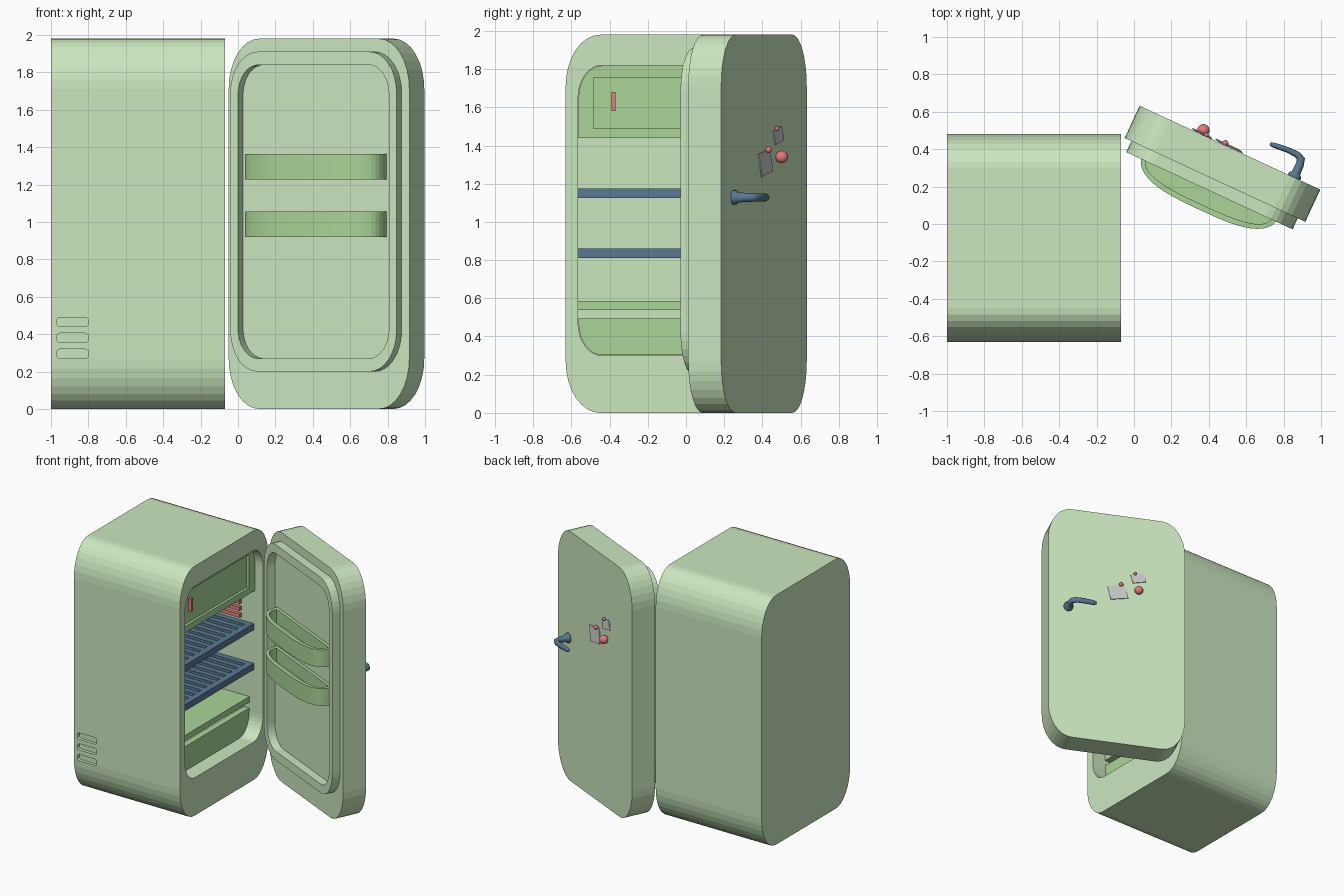
import bpy, bmesh, math
from mathutils import Matrix, Vector

if "Cube" in bpy.data.objects:
    bpy.data.objects.remove(bpy.data.objects["Cube"])

def material(name, rgb):
    m = bpy.data.materials.new(name)
    m.diffuse_color = (*rgb, 1)
    m.use_nodes = True
    m.node_tree.nodes["Principled BSDF"].inputs["Base Color"].default_value = m.diffuse_color
    return m

GREEN = material("pale_green", (0.60, 0.80, 0.52))
DEEP = material("deep_green", (0.40, 0.66, 0.31))
NAVY = material("navy", (0.10, 0.19, 0.29))
RED = material("red", (0.80, 0.20, 0.20))

# The door is modelled flat (u along, w outward, z up) then swung open
DOOR = Matrix.Translation((-0.05, 0.46, 0)) @ Matrix.Rotation(math.radians(-24.9), 4, 'Z')

def finish(name, bm, mat, matrix=None, smooth=False):
    bmesh.ops.recalc_face_normals(bm, faces=bm.faces)
    me = bpy.data.meshes.new(name)
    bm.to_mesh(me)
    bm.free()
    if smooth:
        me.shade_smooth()
    if mat:
        me.materials.append(mat)
    ob = bpy.data.objects.new(name, me)
    bpy.context.collection.objects.link(ob)
    if matrix:
        ob.matrix_world = matrix
    return ob

def loft(name, loops, mat, matrix=None, smooth=False):
    """Bridge equal-sized loops in order and cap both ends."""
    bm = bmesh.new()
    rings = [[bm.verts.new(p) for p in loop] for loop in loops]
    n = len(rings[0])
    for a, b in zip(rings, rings[1:]):
        for i in range(n):
            j = (i + 1) % n
            bm.faces.new((a[i], a[j], b[j], b[i]))
    bm.faces.new(rings[0])
    bm.faces.new(rings[-1])
    return finish(name, bm, mat, matrix, smooth)

def boxes(name, spans, mat, matrix=None):
    """One mesh from boxes given as (x0, x1, y0, y1, z0, z1)."""
    bm = bmesh.new()
    for x0, x1, y0, y1, z0, z1 in spans:
        m = (Matrix.Translation(((x0+x1)/2, (y0+y1)/2, (z0+z1)/2))
             @ Matrix.Diagonal((x1-x0, y1-y0, z1-z0, 1)))
        bmesh.ops.create_cube(bm, size=1, matrix=m)
    return finish(name, bm, mat, matrix)

def rounded(a0, a1, b0, b1, low, high, n=9):
    """Rectangle with elliptical corners; low/high are radii or None for square."""
    pts = []
    for k, (a, b, sa, sb, r) in enumerate(((a1, b1, 1, 1, high), (a0, b1, -1, 1, high),
                                           (a0, b0, -1, -1, low), (a1, b0, 1, -1, low))):
        if r is None:
            pts.append((a, b))
            continue
        for i in range(n):
            t = math.pi/2 * (k + i/(n-1))
            pts.append((a - sa*r[0] + r[0]*math.cos(t), b - sb*r[1] + r[1]*math.sin(t)))
    return pts

def at_x(loop, x):
    return [(x, a, b) for a, b in loop]

def at_y(loop, y):
    return [(a, y, b) for a, b in loop]

def at_z(loop, z):
    return [(a, b, z) for a, b in loop]

# Cabinet shell, open towards +x
R, RI = (0.18, 0.27), (0.125, 0.17)
Y0, Y1 = -0.565, 0.415
outer = rounded(-0.63, 0.48, 0, 1.98, R, R)
cavity = rounded(Y0, Y1, 0.30, 1.82, RI, RI)
cabinet = loft("cabinet", [at_x(outer, -1), at_x(outer, -0.07),
                           at_x(cavity, -0.07), at_x(cavity, -0.93)], GREEN)

# Vent slots cut into the front side
for i in range(3):
    z = 0.27 + 0.085*i
    slot = rounded(-0.97, -0.80, z, z + 0.05, (0.018, 0.018), (0.018, 0.018), 4)
    cutter = loft(f"vent_cutter_{i+1}", [at_y(slot, -0.70), at_y(slot, -0.605)], GREEN)
    cutter.hide_render = True
    cutter.hide_set(True)
    mod = cabinet.modifiers.new("vent", 'BOOLEAN')
    mod.operation, mod.solver, mod.object = 'DIFFERENCE', 'EXACT', cutter

# Freezer compartment with recessed flap and pull
freezer = rounded(Y0 + 0.002, Y1 - 0.002, 1.44, 1.818, None, RI)
loft("freezer_box", [at_x(freezer, -0.928), at_x(freezer, -0.165)], DEEP)
frame = [(Y0, -0.485, 1.44, 1.66), (0.335, Y1, 1.44, 1.66), (-0.485, 0.335, 1.44, 1.49)]
top_in = rounded(Y0 + 0.002, Y1 - 0.002, 1.44, 1.818, RI, RI)
rim_o = rounded(Y0 + 0.002, Y1 - 0.002, 1.44, 1.818, (0.001, 0.001), RI)
rim_i = rounded(-0.485, 0.335, 1.49, 1.755, (0.001, 0.001), (0.001, 0.001))
loft("freezer_flap", [at_x(rim_o, -0.17), at_x(rim_o, -0.14),
                      at_x(rim_i, -0.14), at_x(rim_i, -0.16)], DEEP)
boxes("freezer_pull", [(-0.165, -0.135, -0.39, -0.37, 1.58, 1.68)], RED)

# Slatted wire shelves
for i, z in enumerate((0.81, 1.125)):
    h = z + 0.05
    spans = [(-0.93, -0.88, Y0, Y1, z, h), (-0.20, -0.15, Y0, Y1, z, h),
             (-0.56, -0.52, Y0 + 0.03, Y1 - 0.03, z + 0.005, h - 0.002)]
    count = 13
    for k in range(count):
        y = Y0 + (Y1 - Y0 - 0.045)*k/(count - 1)
        spans.append((-0.89, -0.19, y, y + 0.045, z + 0.001, h - 0.001))
    boxes(f"shelf_{i+1}", spans, NAVY)

# Crisper drawer and its cover plate
drawer = rounded(Y0 + 0.002, Y1 - 0.002, 0.302, 0.495, RI, None)
loft("drawer_front", [at_x(drawer, -0.24), at_x(drawer, -0.19)], DEEP)
boxes("drawer_cover", [(-0.93, -0.19, Y0, Y1, 0.54, 0.585)], DEEP)

# Red cooling bars on the inner side wall
boxes("cooling_bars", [(-0.50, -0.26, 0.39, 0.42, 1.20 + 0.055*i, 1.23 + 0.055*i)
                       for i in range(3)], RED)

# Door slab with raised seal and recessed liner
slab = rounded(0, 1.065, 0, 1.98, R, R)
seal = rounded(0.04, 1.02, 0.20, 1.91, (0.16, 0.22), (0.16, 0.22))
liner = rounded(0.085, 0.975, 0.27, 1.84, (0.12, 0.16), (0.12, 0.16))
loft("door", [at_y(slab, 0.19), at_y(slab, 0), at_y(seal, 0),
              at_y(seal, -0.065), at_y(liner, -0.065), at_y(liner, 0)], GREEN, DOOR)

# Curved door bins
def bin_outline(half, depth, back, n=24):
    pts = []
    for i in range(n + 1):
        t = math.pi*i/n
        c, s = math.cos(t), max(math.sin(t), 0)
        pts.append((0.525 + half*math.copysign(abs(c)**(2/3), c),
                    back - (depth + back)*s**(2/3)))
    return pts

bin_out, bin_in = bin_outline(0.405, 0.18, 0.0), bin_outline(0.375, 0.15, -0.025)
for i, z in enumerate((0.92, 1.228)):
    loft(f"door_bin_{i+1}", [at_z(bin_out, z), at_z(bin_out, z + 0.136),
                             at_z(bin_in, z + 0.136), at_z(bin_in, z + 0.03)], DEEP, DOOR)

# Lever handle: rings of (u, w, turn, in-plane radius, vertical radius)
rings = []
for u, w, turn, r, rz in ((0.91, 0.185, 0, 0.036, 0.038), (0.91, 0.205, 0, 0.036, 0.038),
                          (0.91, 0.215, 0, 0.024, 0.026), (0.91, 0.265, 0, 0.022, 0.024),
                          (0.902, 0.295, 35, 0.022, 0.022), (0.875, 0.308, 70, 0.018, 0.021),
                          (0.82, 0.309, 95, 0.015, 0.021), (0.75, 0.302, 95, 0.014, 0.02),
                          (0.725, 0.299, 95, 0.011, 0.015), (0.718, 0.298, 95, 0.005, 0.007)):
    a = math.radians(turn)
    rings.append([(u + r*math.cos(t)*math.cos(a), w + r*math.cos(t)*math.sin(a),
                   1.128 + rz*math.sin(t)) for t in (math.tau*k/16 for k in range(16))])
loft("door_handle", rings, NAVY, DOOR, smooth=True)

# Paper notes held by round magnets
for i, (u, z, w, h, tilt) in enumerate(((0.525, 1.31, 0.14, 0.12, 12),
                                        (0.365, 1.453, 0.105, 0.075, 14))):
    place = (DOOR @ Matrix.Translation((u, 0.196, z))
             @ Matrix.Rotation(math.radians(tilt), 4, 'Y') @ Matrix.Rotation(0.06, 4, 'X'))
    boxes(f"note_{i+1}", [(-w/2, w/2, -0.003, 0.003, -h/2, h/2)], None, place)
for i, (u, z, r) in enumerate(((0.365, 1.34, 0.033), (0.50, 1.378, 0.016), (0.39, 1.488, 0.012))):
    bm = bmesh.new()
    bmesh.ops.create_uvsphere(bm, u_segments=20, v_segments=12, radius=r)
    finish(f"magnet_{i+1}", bm, RED, DOOR @ Matrix.Translation((u, 0.19 + r*0.75, z)), True)
